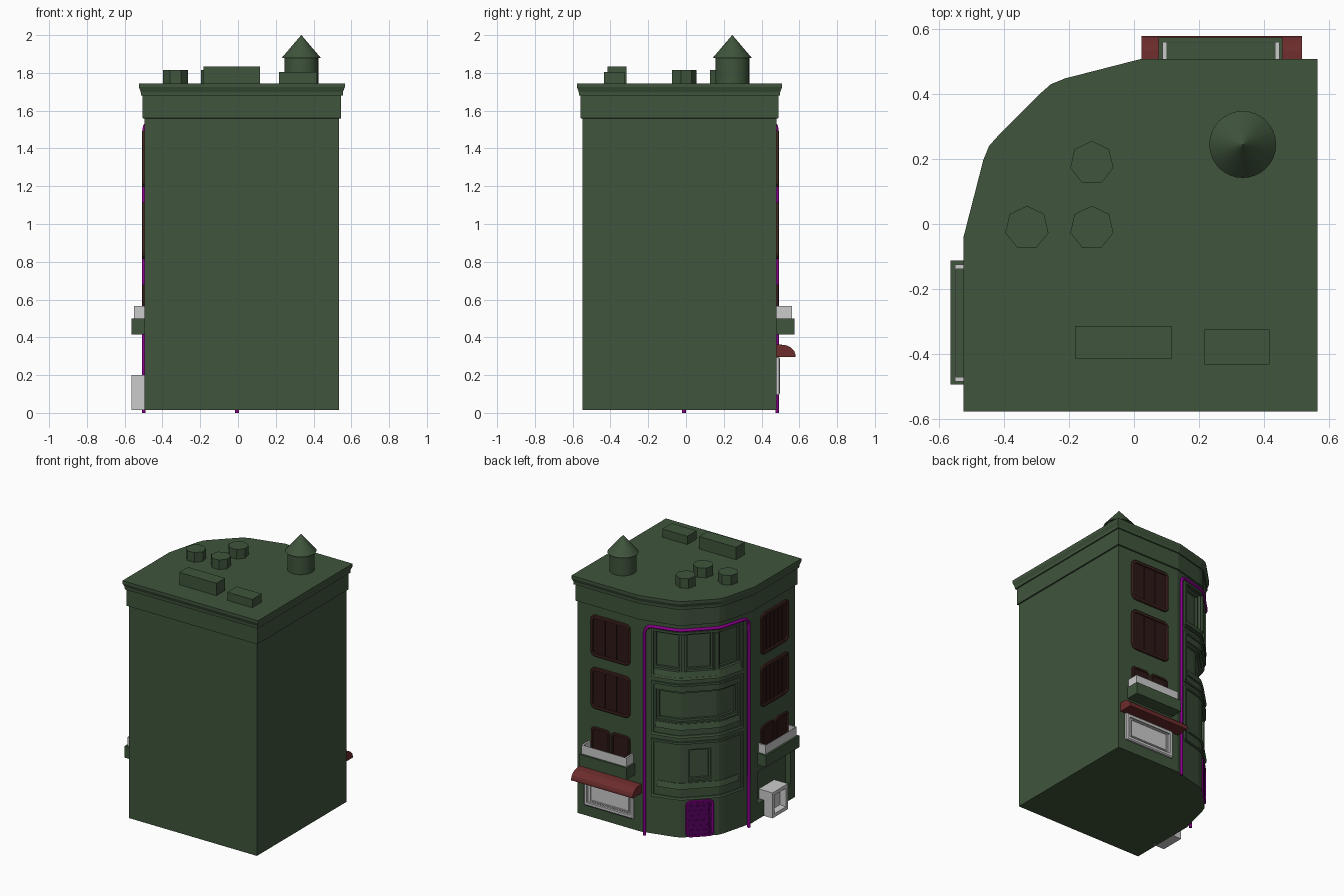
import bpy, bmesh, math
from mathutils import Vector

if "Cube" in bpy.data.objects:
    bpy.data.objects.remove(bpy.data.objects["Cube"])


def material(name, rgb):
    m = bpy.data.materials.new(name)
    m.diffuse_color = (*rgb, 1)
    m.use_nodes = True
    m.node_tree.nodes["Principled BSDF"].inputs["Base Color"].default_value = m.diffuse_color
    return m


GREEN = material("green", (0.05, 0.09, 0.045))
PURPLE = material("purple", (0.26, 0.0, 0.27))
DOOR = material("door_purple", (0.09, 0.0, 0.11))
RED = material("red", (0.15, 0.025, 0.025))
BROWN = material("brown", (0.06, 0.02, 0.015))
DARK = material("dark_pane", (0.025, 0.009, 0.008))


def loft(name, loops, mat=None, ring=False):
    """Skin equal-length loops; cap the ends, or join last to first if ring."""
    bm = bmesh.new()
    vs = [[bm.verts.new(p) for p in l] for l in loops]
    n = len(loops[0])
    pairs = list(zip(vs, vs[1:])) + ([(vs[-1], vs[0])] if ring else [])
    for a, b in pairs:
        for i in range(n):
            j = (i + 1) % n
            bm.faces.new((a[i], a[j], b[j], b[i]))
    if not ring:
        bm.faces.new(vs[0])
        bm.faces.new(vs[-1])
    bmesh.ops.recalc_face_normals(bm, faces=bm.faces)
    me = bpy.data.meshes.new(name)
    bm.to_mesh(me)
    bm.free()
    ob = bpy.data.objects.new(name, me)
    bpy.context.collection.objects.link(ob)
    if mat:
        me.materials.append(mat)
    return ob


# Flat walls: origin, tangent (away from the rounded corner), outward normal
R = math.sqrt(0.5)
WALL = {"back": (Vector((0.268, 0.479, 0)), Vector((1, 0, 0)), Vector((0, 1, 0))),
        "left": (Vector((-0.495, -0.305, 0)), Vector((0, -1, 0)), Vector((-1, 0, 0))),
        "diag": (Vector((-0.332, 0.316, 0)), Vector((R, R, 0)), Vector((-R, R, 0)))}


def on(wall, s, d, z):
    o, t, n = WALL[wall]
    return o + t * s + n * d + Vector((0, 0, z))


def wall_prism(name, wall, profile, s0, s1, mat=None):
    return loft(name, [[on(wall, s, d, z) for d, z in profile] for s in (s0, s1)], mat)


def wall_box(name, wall, s0, s1, z0, z1, d0, d1, mat=None):
    return wall_prism(name, wall, [(d0, z0), (d1, z0), (d1, z1), (d0, z1)], s0, s1, mat)


def rounded(s0, s1, z0, z1, r, inset=0.0):
    s0, s1, z0, z1 = s0 + inset, s1 - inset, z0 + inset, z1 - inset
    r = max(r - inset, 0.002)
    pts = []
    for k, (cs, cz) in enumerate([(s1 - r, z1 - r), (s0 + r, z1 - r), (s0 + r, z0 + r), (s1 - r, z0 + r)]):
        for i in range(4):
            a = math.radians(90 * k + 30 * i)
            pts.append((cs + r * math.cos(a), cz + r * math.sin(a)))
    return pts


def window(name, wall, s0, s1, z0, z1, r, w, depth, fmat, pmat, bars=0):
    """Rounded frame, pane and slats."""
    lo, li = rounded(s0, s1, z0, z1, r), rounded(s0, s1, z0, z1, r, w)
    mk = lambda l, d: [on(wall, s, d, z) for s, z in l]
    loft(name + "_frame", [mk(lo, 0), mk(lo, depth * 0.7), mk(rounded(s0, s1, z0, z1, r, w * 0.3), depth),
                           mk(li, depth), mk(li, 0)], fmat, True)
    loft(name + "_pane", [mk(li, -0.002), mk(li, 0.003)], pmat)
    for i in range(bars):
        c = s0 + w + (s1 - s0 - 2 * w) * (i + 1) / (bars + 1)
        wall_box(name + "_slat", wall, c - 0.003, c + 0.003, z0 + w, z1 - w, 0.002, 0.005, pmat)


# Rounded corner path, from back wall to left wall
half = [(0.027, 0.479), (-0.203, 0.42), (-0.24, 0.405), (-0.265, 0.383)]
CORNER = [Vector(p) for p in half + [(-y - 0.016, -x - 0.016) for x, y in reversed(half)]]
CUM = [0.0]
for a, b in zip(CORNER, CORNER[1:]):
    CUM.append(CUM[-1] + (b - a).length)
H = CUM[-1] / 2


def offset(pts, d, closed):
    """Move a path outward by d with mitred corners."""
    out, n = [], len(pts)
    for i, p in enumerate(pts):
        a = p - pts[i - 1] if (closed or i) else pts[1] - p
        b = pts[(i + 1) % n] - p if (closed or i < n - 1) else a
        na, nb = (Vector((e.y, -e.x)).normalized() for e in (a, b))
        m = na + nb
        out.append(p + m * (2 * d / m.length_squared))
    return out


def corner_path(s0, s1, d):
    """Points of the corner path between two arc positions (0 = middle), offset by d."""
    def cut(s):
        s = min(max(s + H, 0), 2 * H)
        i = max(k for k in range(len(CUM) - 1) if CUM[k] <= s)
        return CORNER[i].lerp(CORNER[i + 1], (s - CUM[i]) / (CUM[i + 1] - CUM[i]))
    mid = [p for p, c in zip(CORNER, CUM) if s0 + H + 1e-4 < c < s1 + H - 1e-4]
    return offset([cut(s0)] + mid + [cut(s1)], d, False)


def strip(name, s0, s1, z0, z1, d_in, d_bot, d_top=None, mat=GREEN):
    d_top = d_bot if d_top is None else d_top
    prof = [(d_in, z0), (d_bot, z0), (d_top, z1), (d_in, z1)]
    paths = [[(p.x, p.y, z) for p in corner_path(s0, s1, d)] for d, z in prof]
    return loft(name, [list(l) for l in zip(*paths)], mat)


def corner_frame(name, s, z0, z1, w, d0, d1, s_mid=0.0):
    a, b = s_mid - s, s_mid + s
    strip(name + "_bottom", a, b, z0, z0 + w, d0, d1, d1 * 0.6 if d1 > 0 else d1)
    strip(name + "_top", a, b, z1 - w, z1, d0, d1)
    strip(name + "_side", a, a + w, z0 + w, z1 - w, d0, d1)
    strip(name + "_side", b - w, b, z0 + w, z1 - w, d0, d1)


# Main body with a set-back core at the corner
box_pts = [Vector(p) for p in [(-0.495, -0.548), (0.536, -0.548), (0.536, 0.479)]]
core = box_pts + [CORNER[0]] + corner_path(-H + 0.01, H - 0.01, -0.035) + [CORNER[-1]]
body = loft("body", [[(p.x, p.y, z) for p in core] for z in (0.015, 1.57)], GREEN)
cutter = wall_box("shop_cutter", "left", -0.19, 0.19, 0.13, 0.36, -0.04, 0.05)
mod = body.modifiers.new("shop_recess", "BOOLEAN")
mod.operation, mod.object, mod.solver = "DIFFERENCE", cutter, "EXACT"
bpy.context.view_layer.objects.active = body
bpy.ops.object.modifier_apply(modifier=mod.name)
bpy.data.objects.remove(cutter)

# Frieze, cornice and roof
outline = box_pts + CORNER
steps = [(0.0, 1.559), (0.01, 1.56), (0.01, 1.68), (0.019, 1.68), (0.02, 1.70), (0.03, 1.725), (0.03, 1.745)]
loft("cornice", [[(p.x, p.y, z) for p in offset(outline, d, True)] for d, z in steps], GREEN)

# Corner wall rows with their openings
rows = [(0.015, 0.42, [(-H, H)]), (0.42, 0.65, [(-H, -0.075), (0.075, H)]), (0.65, 0.85, [(-H, H)]),
        (0.85, 1.07, [(-H, -0.3), (0.3, H)]), (1.07, 1.22, [(-H, H)]),
        (1.22, 1.49, [(-H, -0.32), (-0.135, -0.09), (0.09, 0.135), (0.32, H)]), (1.49, 1.56, [(-H, H)])]
for z0, z1, spans in rows:
    for a, b in spans:
        strip("corner_wall", a, b, z0, z1, -0.036, 0.0)
# Raised borders and sloping sills of the three storeys
for z0, z1 in [(0.29, 0.71), (0.74, 1.13), (1.16, 1.51)]:
    corner_frame("storey_border", 0.33, z0, z1, 0.016, -0.005, 0.012)
for z0, s in [(0.80, 0.3), (1.18, 0.31), (0.37, 0.29)]:
    strip("sill", -s, s, z0, z0 + 0.04, -0.01, 0.014, 0.004)
# Frames inside the openings
corner_frame("small_window", 0.075, 0.42, 0.65, 0.014, -0.036, -0.018)
corner_frame("wide_window", 0.3, 0.85, 1.07, 0.016, -0.036, -0.018)
for m, s in [(-0.2275, 0.0925), (0, 0.09), (0.2275, 0.0925)]:
    corner_frame("tall_window", s, 1.22, 1.49, 0.014, -0.036, -0.018, m)
for m in (-0.1125, 0.1125):
    strip("pilaster", m - 0.014, m + 0.014, 1.22, 1.49, -0.01, 0.012)

# Door on the corner
window("door", "diag", -0.095, 0.095, 0.015, 0.28, 0.03, 0.014, 0.012, PURPLE, DOOR)
for i in range(5):
    wall_box("door_bar", "diag", -0.066 + i * 0.033 - 0.003, -0.066 + i * 0.033 + 0.003, 0.03, 0.265, 0.002, 0.006, DOOR)
for i in range(6):
    wall_box("door_rail", "diag", -0.08, 0.08, 0.06 + i * 0.035, 0.065 + i * 0.035, 0.002, 0.006, DOOR)

# Purple pipe arching over the corner
pp = corner_path(-H + 0.03, H - 0.03, 0.011)
pipe = [(pp[0], 0.0), (pp[0], 1.475)]
e0, e1 = (pp[1] - pp[0]).normalized(), (pp[-2] - pp[-1]).normalized()
bend = [(0.05 * (1 - math.cos(a)), 1.475 + 0.05 * math.sin(a)) for a in (math.pi / 6, math.pi / 3, math.pi / 2)]
pipe += [(pp[0] + e0 * t, z) for t, z in bend]
pipe += [(p, 1.525) for p in pp[1:-1]]
pipe += [(pp[-1] + e1 * t, z) for t, z in reversed(bend)] + [(pp[-1], 1.475), (pp[-1], 0.0)]
cu = bpy.data.curves.new("pipe", "CURVE")
cu.dimensions, cu.bevel_depth, cu.bevel_resolution, cu.use_fill_caps = "3D", 0.011, 1, True
sp = cu.splines.new("POLY")
sp.points.add(len(pipe) - 1)
for q, (p, z) in zip(sp.points, pipe):
    q.co = (p.x, p.y, z, 1)
cu.materials.append(PURPLE)
bpy.context.collection.objects.link(bpy.data.objects.new("pipe", cu))

# Windows and balconies on both flat walls
for wall, deep in [("back", 0.096), ("left", 0.07)]:
    for z0 in (0.815, 1.195):
        window(wall + "_window", wall, -0.158, 0.158, z0, z0 + 0.3, 0.035, 0.02, 0.014, BROWN, DARK, 5)
    for a in (-0.155, 0.007):
        window(wall + "_small_window", wall, a, a + 0.148, 0.5, 0.68, 0.025, 0.014, 0.012, BROWN, DARK)
    wall_box(wall + "_balcony", wall, -0.193, 0.19, 0.415, 0.5, -0.002, deep, GREEN)
    f = deep - 0.014
    wall_box(wall + "_rail_front", wall, -0.18, 0.18, 0.5, 0.565, f - 0.002, f)
    for s in (-0.18, 0.167):
        wall_box(wall + "_rail_end", wall, s, s + 0.013, 0.5, 0.565, 0, f)

# Awning and shop window on the back wall
awning = [(0, 0.295), (0.101, 0.295), (0.101, 0.308), (0.094, 0.328), (0.078, 0.345), (0.055, 0.357), (0.02, 0.362), (0, 0.362)]
wall_prism("awning", "back", awning, -0.245, 0.25, RED)
window("shop_window", "back", -0.19, 0.21, 0.095, 0.295, 0.004, 0.025, 0.018, None, None)
window("shop_window_inner", "back", -0.15, 0.17, 0.13, 0.27, 0.004, 0.01, 0.01, None, None)

# Display box standing by the left wall, open at the front
sq = lambda i, d: [on("left", s, d, z) for s, z in
                   [(-0.118 + i, 0.015 + i), (0.06 - i, 0.015 + i), (0.06 - i, 0.2 - i), (-0.118 + i, 0.2 - i)]]
loft("display_box", [sq(0, -0.04), sq(0, 0.07), sq(0.025, 0.07), sq(0.035, 0.03)])


# Roof fittings
def roof_cone(name, x, y, n, sections):
    return loft(name, [[(x + r * math.sin(2 * math.pi * i / n), y + r * math.cos(2 * math.pi * i / n), z)
                        for i in range(n)] for r, z in sections], GREEN)


for x, y in [(-0.13, 0.188), (-0.33, -0.012), (-0.13, -0.012)]:
    roof_cone("roof_vent", x, y, 7, [(0.068, 1.74), (0.068, 1.815)])
turret = roof_cone("turret", 0.335, 0.245, 32, [(0.09, 1.74), (0.09, 1.885)])
roof = roof_cone("turret_roof", 0.335, 0.245, 32, [(0.103, 1.88), (0.0005, 2.0)])
for x0, x1, y0, y1, z in [(0.217, 0.418, -0.433, -0.325, 1.805), (-0.182, 0.117, -0.415, -0.315, 1.835)]:
    loft("roof_box", [[(x0, y0, h), (x1, y0, h), (x1, y1, h), (x0, y1, h)] for h in (1.74, z)], GREEN)
for ob in (turret, roof):
    bpy.ops.object.select_all(action="DESELECT")
    ob.select_set(True)
    bpy.context.view_layer.objects.active = ob
    bpy.ops.object.shade_smooth_by_angle(angle=math.radians(35))
